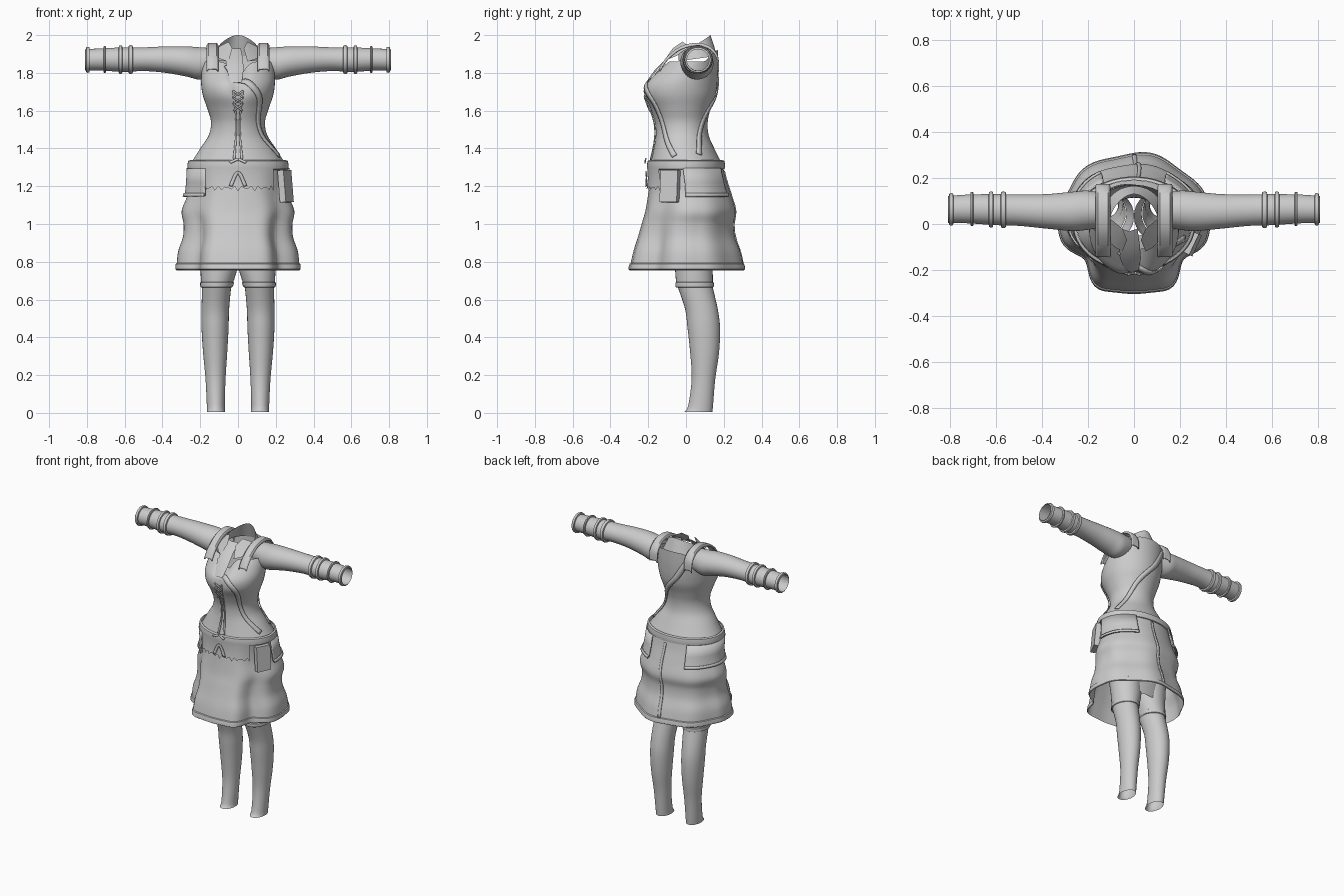
import bpy, bmesh, math
from mathutils import Vector

cube = bpy.data.objects.get("Cube")
if cube:
    bpy.data.objects.remove(cube)

cloth = bpy.data.materials.new("light grey cloth")
cloth.use_nodes = True
GREY = (0.6, 0.6, 0.6, 1)
cloth.diffuse_color = GREY
cloth.node_tree.nodes["Principled BSDF"].inputs["Base Color"].default_value = GREY


# ---- helpers ----
def smooth(rows, steps=5):
    """Catmull-Rom through rows of numbers."""
    out = []
    for i in range(len(rows) - 1):
        quad = [rows[max(0, i - 1)], rows[i], rows[i + 1], rows[min(len(rows) - 1, i + 2)]]
        for s in range(steps):
            t = s / steps
            out.append([b + 0.5 * t * (c - a + t * (2*a - 5*b + 4*c - d + t * (3*(b - c) + d - a)))
                        for a, b, c, d in zip(*quad)])
    return out + [list(rows[-1])]


def row_at(rows, t):
    for a, b in zip(rows, rows[1:]):
        if (a[0] - t) * (b[0] - t) <= 0 and a[0] != b[0]:
            f = (t - a[0]) / (b[0] - a[0])
            return [p + (q - p) * f for p, q in zip(a, b)]
    return min(rows, key=lambda r: abs(r[0] - t))


def on(row, deg, warp=None, off=0.0):
    """Point on a ring; deg runs from the front (0) through the left (90)."""
    t, u0, u1, v0, v1 = row
    a = math.radians(deg)
    u = (u0 + u1) / 2 + ((u1 - u0) / 2 + off) * math.sin(a)
    v = (v0 + v1) / 2 - ((v1 - v0) / 2 + off) * math.cos(a)
    return warp(t, deg, u, v) if warp else (u, v, t)


def mesh(name, verts, faces, mirror=False, thick=0.0):
    me = bpy.data.meshes.new(name)
    me.from_pydata(verts, [], faces)
    ob = bpy.data.objects.new(name, me)
    bpy.context.collection.objects.link(ob)
    bm = bmesh.new()
    bm.from_mesh(me)
    bmesh.ops.recalc_face_normals(bm, faces=bm.faces)
    bm.to_mesh(me)
    bm.free()
    me.materials.append(cloth)
    if mirror:
        ob.modifiers.new("mirror", "MIRROR")
    if thick:
        solid = ob.modifiers.new("thickness", "SOLIDIFY")
        solid.thickness, solid.offset = thick, 0
    bpy.ops.object.select_all(action="DESELECT")
    ob.select_set(True)
    bpy.context.view_layer.objects.active = ob
    bpy.ops.object.shade_smooth_by_angle(angle=math.radians(40))
    return ob


def grid(name, lines, **kw):
    n = len(lines[0])
    faces = [(i*n + j, i*n + j + 1, (i+1)*n + j + 1, (i+1)*n + j)
             for i in range(len(lines) - 1) for j in range(n - 1)]
    return mesh(name, [p for line in lines for p in line], faces, **kw)


def tube(name, rows, warp=None, arc=(0, 360), off=0.0, segs=56, **kw):
    ob = grid(name, [[on(r, arc[0] + (arc[1] - arc[0]) * j / segs, warp, off)
                      for j in range(segs + 1)] for r in rows], **kw)
    bm = bmesh.new()
    bm.from_mesh(ob.data)
    bmesh.ops.remove_doubles(bm, verts=bm.verts, dist=1e-5)
    bm.to_mesh(ob.data)
    bm.free()
    return ob


def band(name, rows, t, half, bulge=0.012, **kw):
    """Rounded raised band around a tube."""
    lines = []
    for s, o in ((-1, 0), (-0.8, 0.8), (0, 1), (0.8, 0.8), (1, 0)):
        r = row_at(rows, t + s * half)
        o *= bulge
        lines.append([t + s * half, r[1] - o, r[2] + o, r[3] - o, r[4] + o])
    return tube(name, lines, **kw)


def ribbon(name, rows, path, width, warp=None, off=0.007):
    """Strip lying on a tube, along (angle, height) points."""
    k = 0.003
    pts = smooth(path)
    lines = []
    for i, (a, t) in enumerate(pts):
        p, q = pts[max(0, i - 1)], pts[min(len(pts) - 1, i + 1)]
        d = Vector(((q[0] - p[0]) * k, q[1] - p[1])).normalized() * width / 2
        lines.append([on(row_at(rows, t + s * d.x), a - s * d.y / k, warp, off) for s in (-1, 0, 1)])
    return grid(name, lines, thick=0.006)


# ---- bodice ----
def body(z, hw, y0, y1):
    return (z, -hw, hw, y0, y1)


def bust(z, deg, x, y):
    front = max(0, math.cos(math.radians(deg)))
    swell = math.exp(-((z - 1.72) / 0.07) ** 2)
    y += 0.025 * front * swell * math.exp(-(x / 0.04) ** 2)
    top = max(0, (z - 1.74) / 0.12)
    if math.cos(math.radians(deg)) > 0:
        z -= 0.08 * top * math.exp(-(x / 0.045) ** 2)
    else:
        z += 0.06 * top * max(0, 1 - abs(x / 0.16) ** 4)
    return x, y, z


torso = smooth([body(1.32, .25, -.19, .19), body(1.4, .20, -.17, .15), body(1.47, .155, -.16, .12),
                body(1.54, .143, -.165, .115), body(1.61, .162, -.19, .13), body(1.68, .186, -.225, .155),
                body(1.74, .195, -.22, .165), body(1.8, .193, -.17, .17), body(1.86, .185, -.11, .17)])
tube("bodice", torso, bust)
ribbon("front_sash", torso, [(-18, 1.85), (0, 1.79), (22, 1.73), (38, 1.66), (45, 1.55), (55, 1.45), (72, 1.36)], .03, bust)
ribbon("back_sash", torso, [(222, 1.85), (202, 1.78), (176, 1.68), (150, 1.58), (130, 1.48), (115, 1.37)], .03, bust)

# front closure and crossed laces
for side, label in ((1, "left"), (-1, "right")):
    ribbon(label + "_placket", torso, [(side * 5, 1.34), (side * 4, 1.45), (side * 4, 1.55), (side * 7, 1.7)], .009, bust, .005)
    for i in range(3):
        z = 1.6 + i * 0.035
        ribbon(f"{label}_lace_{i}", torso, [(side * -8, z), (side * 8, z + 0.035)], .008, bust, .01)
    ribbon(label + "_bow_tail", torso, [(0, 1.345), (side * 9, 1.325)], .012, bust, .03)

# neck cloth, collar and shoulder straps
grid("neck_cloth", [[(x - w, y, z), (x, y - .012, z), (x + w, y, z)] for x, y, z, w in
                    ((-.02, -.02, 1.93, .035), (-.02, -.09, 1.88, .045), (-.015, -.15, 1.82, .045), (-.01, -.2, 1.75, .03))])
collar = []
for f in (0, 0.5, 1):
    line = []
    for j in range(41):
        deg = 32 + 296 * j / 40
        back = (1 - math.cos(math.radians(deg))) / 2
        rx = .125 - .05 * f * back
        x, y = rx * math.sin(math.radians(deg)), .055 - .11 * math.cos(math.radians(deg))
        line.append((x, y - .035 * f * back, 1.86 + .03 * back + f * (.055 + .055 * back ** 2)))
    collar.append(line)
grid("collar", collar)
grid("collar_tip", [[(.03, -.07, 1.93), (.05, -.02, 1.965), (.1, .02, 1.94)],
                    [(.05, -.12, 1.86), (.085, -.1, 1.87), (.13, -.05, 1.89)]], mirror=True)
strap = smooth([(-.14, 1.82), (-.1, 1.88), (-.03, 1.935), (.05, 1.955), (.12, 1.94), (.165, 1.89), (.17, 1.82)])
grid("shoulder_strap", [[(.135 + dx, y, z - drop) for dx, drop in ((-.03, .012), (-.02, 0), (.02, 0), (.03, .012))]
                        for y, z in strap], mirror=True, thick=0.008)


# ---- sleeves, built along x ----
def sideways(t, deg, y, z):
    return t, y, z


sleeve = smooth([(.12, -.01, .13, 1.79, 1.93), (.2, -.025, .145, 1.765, 1.935), (.27, -.03, .14, 1.78, 1.94),
                 (.38, -.02, .13, 1.80, 1.94), (.5, -.008, .128, 1.81, 1.935), (.6, -.005, .13, 1.805, 1.935),
                 (.72, .003, .128, 1.812, 1.93), (.81, .005, .122, 1.812, 1.925)])
tube("sleeve", sleeve, sideways, segs=40, mirror=True)
for i, (x, half) in enumerate(((.568, .012), (.622, .01), (.705, .007), (.795, .01))):
    band(f"cuff_band_{i}", sleeve, x, half, warp=sideways, segs=40, mirror=True)


# ---- skirt with folds ----
def folds(z, deg, x, y):
    a = (deg + 180) % 360 - 180
    low = min(1, max(0, (1.28 - z) / 0.4))
    k = 1 - .17 * low * math.exp(-((abs(a) - 52) / 14) ** 2)
    k += .05 * low * math.exp(-((abs(a) - 27) / 10) ** 2)
    k += .025 * low * math.sin(math.radians(a * 7)) * (abs(a) > 102)
    return x * k, y * k, z


skirt = smooth([body(1.31, .255, -.195, .195), body(1.24, .258, -.19, .21), body(1.16, .265, -.2, .235),
                body(1.07, .298, -.215, .26), body(1.0, .288, -.235, .25), body(.93, .292, -.255, .257),
                body(.85, .318, -.28, .285), body(.755, .326, -.3, .305)])
tube("skirt", skirt, folds, segs=96)
band("skirt_hem", skirt, .775, .018, .007, warp=folds, segs=96)
band("waist_belt", [body(1.28, .255, -.193, .193), body(1.36, .25, -.19, .19)], 1.313, .026, .015)
ribbon("back_seam", skirt, [(176, 1.28), (175, 1.15), (178, 1.0), (180, .79)], .01, folds, .003)

# hip panels, flaps and pouch
yoke = [row_at(skirt, z) for z in (1.15, 1.16, 1.22, 1.295)]
for label, arc in (("left", (85, 150)), ("right", (210, 320))):
    tube(label + "_hip_panel", yoke, folds, arc, .012, 24, thick=0.008)
    tube(label + "_panel_edge", [row_at(skirt, z) for z in (1.145, 1.163)], folds, arc, .02, 24, thick=0.007)
flap = []
for z in (1.295, 1.24, 0):
    flap.append([on(row_at(skirt, z or 1.17 + .03 * abs(math.sin(j * 1.3))), -45 + 90 * j / 24, folds, .012)
                 for j in range(25)])
grid("front_flap", flap)
ribbon("front_tie", skirt, [(-8, 1.2), (0, 1.275), (8, 1.2)], .012, folds, .02)

bpy.ops.mesh.primitive_cube_add(size=1, location=(.252, -.085, 1.2), rotation=(0, math.radians(-5), math.radians(-25)))
pouch = bpy.context.object
pouch.name = "belt_pouch"
pouch.scale = (.035, .1, .17)
pouch.data.materials.append(cloth)
bevel = pouch.modifiers.new("bevel", "BEVEL")
bevel.width = 0.006

# ---- legs ----
stocking = smooth([(.005, .068, .165, -.008, .14), (.04, .07, .165, .012, .143), (.18, .066, .172, .03, .155),
                   (.32, .057, .185, .022, .175), (.45, .05, .193, .008, .18), (.55, .047, .193, -.005, .168),
                   (.67, .036, .19, -.045, .14)])
tube("stocking", stocking, segs=32, mirror=True)
thigh = smooth([(.67, .033, .194, -.05, .142), (.72, .016, .197, -.055, .142), (.78, .002, .2, -.06, .14),
                (.9, 0, .21, -.075, .14)])
tube("thigh", thigh, segs=32, mirror=True)
band("garter", thigh, .678, .014, .006, segs=32, mirror=True)
tube("shorts", smooth([body(.77, .19, -.05, .13), body(.95, .22, -.1, .15), body(1.15, .22, -.14, .16), body(1.28, .23, -.16, .17)]))
